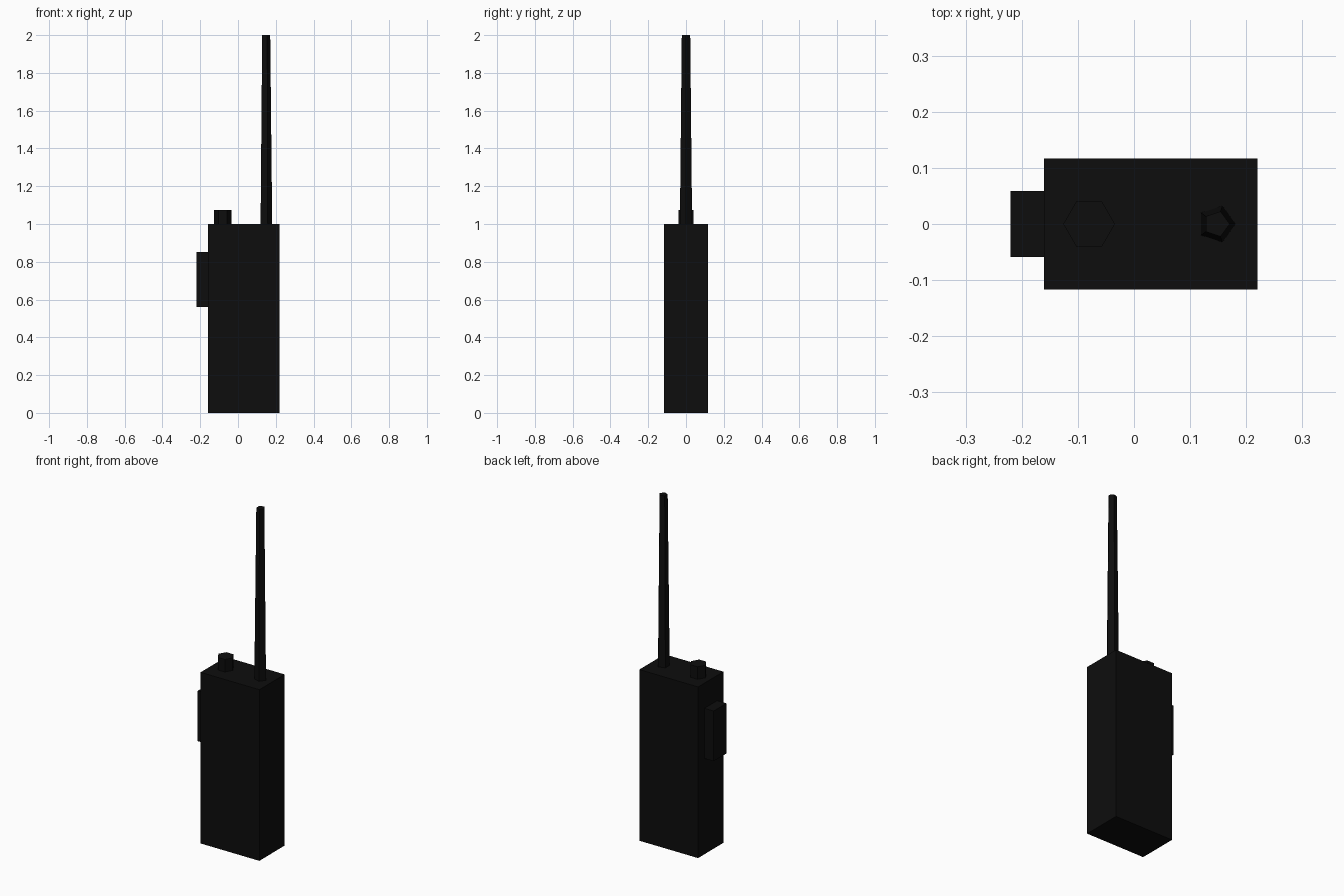
import bpy
import math

if "Cube" in bpy.data.objects:
    bpy.data.objects.remove(bpy.data.objects["Cube"])

black = bpy.data.materials.new("matte black")
black.diffuse_color = (0.004, 0.004, 0.004, 1)
black.use_nodes = True
black.node_tree.nodes["Principled BSDF"].inputs["Base Color"].default_value = black.diffuse_color


def finish(name):
    ob = bpy.context.object
    ob.name = name
    ob.data.materials.append(black)
    return ob


def box(name, lo, hi):
    mid = [(a + b) / 2 for a, b in zip(lo, hi)]
    bpy.ops.mesh.primitive_cube_add(size=1, location=mid)
    ob = finish(name)
    ob.scale = [b - a for a, b in zip(lo, hi)]
    bpy.ops.object.transform_apply(location=False, rotation=False, scale=True)


def prism(name, sides, r1, r2, x, z0, z1):
    # first corner points towards +x
    bpy.ops.mesh.primitive_cone_add(vertices=sides, radius1=r1, radius2=r2,
                                    depth=z1 - z0, location=(x, 0, (z0 + z1) / 2),
                                    rotation=(0, 0, -math.pi / 2))
    finish(name)


# main handset body
box("body", (-0.16, -0.117, 0), (0.22, 0.117, 1.0))
# talk button on the left side
box("talk_button", (-0.22, -0.059, 0.56), (-0.16, 0.059, 0.853))
# six-sided volume knob and tapered five-sided antenna
prism("volume_knob", 6, 0.046, 0.046, -0.08, 1.0, 1.073)
prism("antenna", 5, 0.034, 0.0235, 0.147, 1.0, 2.0)
